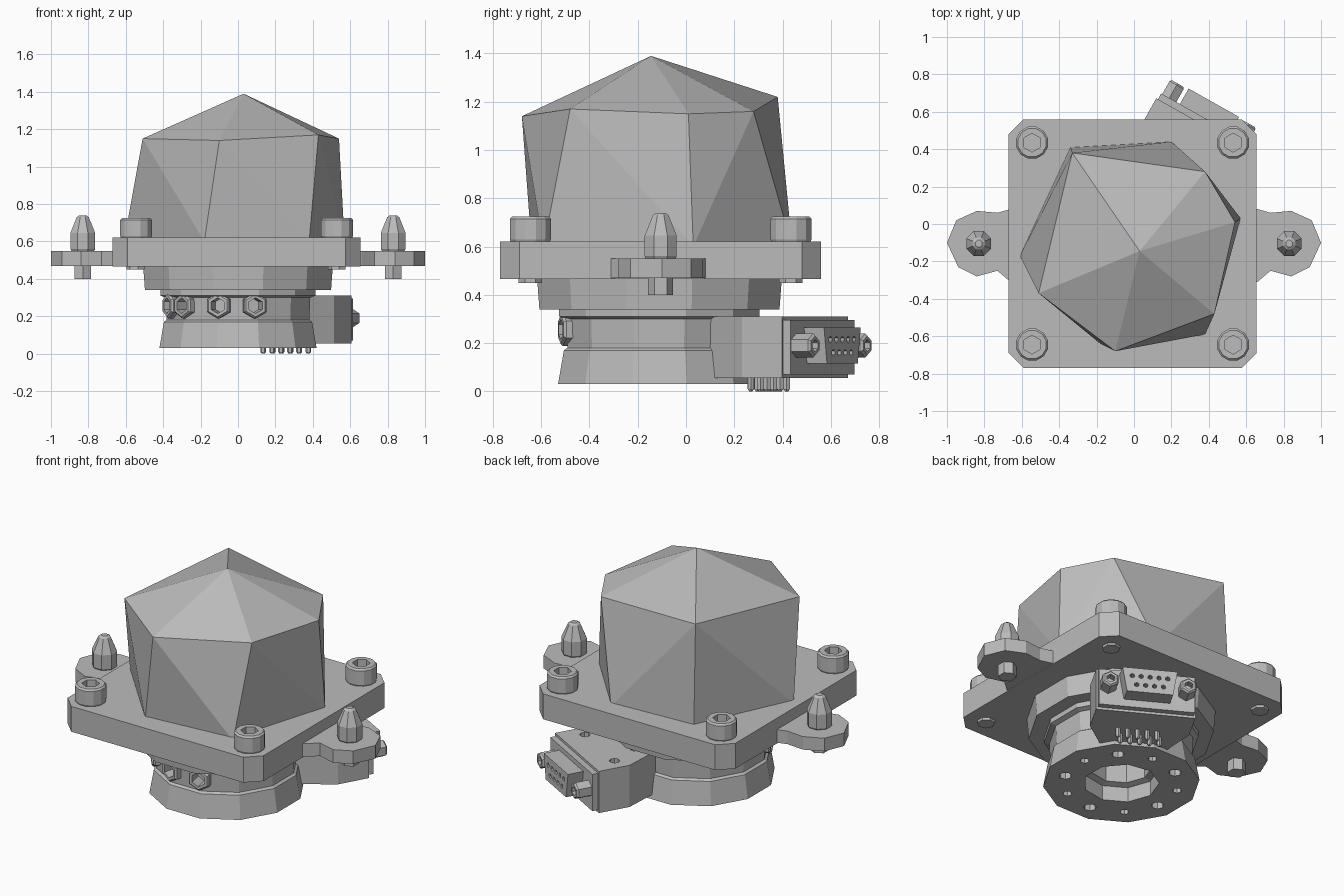
import bpy, bmesh
from math import radians, cos, sin, tau
from mathutils import Matrix, Vector

default = bpy.data.objects.get("Cube")
if default:
    bpy.data.objects.remove(default)

grey = bpy.data.materials.new("plain_grey")
grey.use_nodes = True
grey.diffuse_color = (0.5, 0.5, 0.5, 1)
grey.node_tree.nodes["Principled BSDF"].inputs["Base Color"].default_value = (0.5, 0.5, 0.5, 1)

AXIS = Vector((0, -0.11, 0))
CENTRE = Matrix.Translation(AXIS)
SOCKET = CENTRE @ Matrix.Rotation(radians(-29.4), 4, 'Z')   # connector frame, y points outward
OUTWARD = Matrix.Rotation(radians(-90), 4, 'X')             # turns z into y


def finish(name, bm, matrix=Matrix()):
    bmesh.ops.recalc_face_normals(bm, faces=bm.faces)
    bm.transform(matrix)
    mesh = bpy.data.meshes.new(name)
    bm.to_mesh(mesh)
    bm.free()
    mesh.materials.append(grey)
    obj = bpy.data.objects.new(name, mesh)
    bpy.context.collection.objects.link(obj)
    return obj


def loft(name, rings, matrix=Matrix()):
    """Closed solid through rings with equal point counts."""
    bm = bmesh.new()
    rows = [[bm.verts.new(p) for p in ring] for ring in rings]
    for a, b in zip(rows, rows[1:]):
        for i in range(len(a)):
            j = (i + 1) % len(a)
            bm.faces.new((a[i], a[j], b[j], b[i]))
    bm.faces.new(rows[0])
    bm.faces.new(rows[-1])
    return finish(name, bm, matrix)


def prism(name, outline, z0, z1, matrix=Matrix()):
    return loft(name, [[(x, y, z) for x, y in outline] for z in (z0, z1)], matrix)


def turned(name, profile, sides, matrix=Matrix()):
    """Faceted turned part from (radius, height) pairs."""
    angles = [tau * (i + 0.5) / sides for i in range(sides)]
    return loft(name, [[(r * cos(a), r * sin(a), z) for a in angles] for r, z in profile], matrix)


def cut(target, cutters):
    for c in cutters:
        c.hide_render = True
        mod = target.modifiers.new("cut", 'BOOLEAN')
        mod.operation, mod.solver, mod.object = 'DIFFERENCE', 'EXACT', c
    graph = bpy.context.evaluated_depsgraph_get()
    target.data = bpy.data.meshes.new_from_object(target.evaluated_get(graph))
    target.modifiers.clear()
    for c in cutters:
        bpy.data.objects.remove(c)


def at(x, y, z=0):
    return Matrix.Translation((x, y, z))


# Faceted dome
upper = [(-.33, .38, 1.22), (.38, .28, 1.16), (.54, .01, 1.15),
         (.43, -.48, 1.17), (-.1, -.68, 1.14), (-.51, -.37, 1.15)]
lower = [(-.34, .41), (.2, .44), (.57, .03), (.38, -.59), (-.18, -.64), (-.61, -.17)]
bm = bmesh.new()
for p in upper + [(x, y, 0.6) for x, y in lower] + [(.03, -.145, 1.39)]:
    bm.verts.new(p)
bmesh.ops.convex_hull(bm, input=bm.verts)
finish("dome", bm)

# Square mounting plate with clipped corners
L, R, F, B, C = -.67, .655, -.77, .56, .08
prism("mounting_plate", [(L + C, F), (R - C, F), (R, F + C), (R, B - C),
                         (R - C, B), (L + C, B), (L, B - C), (L, F + C)], .465, .62)

# Corner screws with hex sockets, tips showing below
for x in (-.545, .53):
    for y in (-.645, .435):
        head = turned("corner_screw", [(.075, .6), (.088, .63), (.088, .715), (.078, .725)], 12, at(x, y))
        cut(head, [turned("socket_cutter", [(.05, .65), (.05, .8)], 6, at(x, y))])
        turned("screw_tip", [(.05, .45), (.05, .5)], 7, at(x, y))

# Side ears with pointed locating pins
ear = [(.6, .1), (.66, .08), (.73, .06), (.84, .07), (.95, .02), (1, -.1),
       (.94, -.23), (.84, -.28), (.73, -.25), (.66, -.31), (.6, -.33)]
for side, label in ((1, "left"), (-1, "right")):
    prism(label + "_ear", [(side * x, y) for x, y in ear], .47, .55)
    turned(label + "_locating_pin",
           [(.06, .54), (.072, .56), (.072, .645), (.035, .73), (.02, .74)], 8, at(side * .83, -.105))
    turned(label + "_pin_stub", [(.052, .4), (.052, .48)], 6, at(side * .83, -.105))

# Neck flange under the plate
turned("neck_flange", [(.515, .34), (.525, .47)], 12, CENTRE)

# Round body with central bore and a ring of holes underneath
body = turned("round_body", [(.435, .03), (.41, .17), (.395, .18), (.4, .3), (.43, .31), (.43, .345)], 12, CENTRE)
cutters = [turned("bore_cutter", [(.21, -.1), (.21, .12), (.17, .13), (.17, .29)], 9, CENTRE)]
for i in range(10):
    a = tau * (i + .3) / 10
    radius = .036 if i % 2 else .026
    cutters.append(turned("hole_cutter", [(radius, -.1), (radius, .09)], 7,
                          CENTRE @ at(.32 * cos(a), .32 * sin(a))))
# Radial hex bosses around the front of the body
bosses = [CENTRE @ Matrix.Rotation(radians(180 + turn), 4, 'Z') @ at(0, 0, .257) @ OUTWARD
          for turn in (-65, -46, -15, 13)]
cutters += [turned("boss_cutter", [(.042, .33), (.042, .6)], 6, m) for m in bosses]
cut(body, cutters)
for m in bosses:
    ring = turned("hex_boss", [(.07, .36), (.07, .41), (.06, .42)], 6, m)
    cut(ring, [turned("ring_cutter", [(.042, .3), (.042, .6)], 6, m)])

# Connector housing, widening away from the body
housing = prism("connector_housing", [(-.17, .33), (.17, .33), (.28, .55), (.28, .74),
                                      (-.28, .74), (-.28, .55)], .055, .31, SOCKET)
cut(housing, [turned("top_hole_cutter", [(.03, .24), (.03, .4)], 8, SOCKET @ at(x, y))
              for x, y in ((-.19, .6), (.19, .6), (-.1, .43), (.1, .43))])
prism("connector_flange", [(-.27, .735), (.27, .735), (.27, .775), (-.27, .775)], .07, .295, SOCKET)

# Connector shell with a tapered outline and two rows of contact holes
outline = [(-.155, .265), (.155, .265), (.13, .115), (-.13, .115)]
shell = loft("connector_shell", [[(x, d, z) for x, z in outline] for d in (.76, .87)], SOCKET)
contacts = [(-.1 + .05 * i, .215) for i in range(5)] + [(-.075 + .05 * i, .16) for i in range(4)]
cut(shell, [turned("contact_cutter", [(.014, .82), (.014, .95)], 6, SOCKET @ at(x, 0, z) @ OUTWARD)
            for x, z in contacts])

# Hex nuts beside the shell
for x in (-.22, .22):
    m = SOCKET @ at(x, 0, .19) @ OUTWARD
    nut = turned("connector_nut", [(.05, .76), (.05, .855), (.04, .865)], 6, m)
    cut(nut, [turned("nut_cutter", [(.025, .82), (.025, .95)], 6, m)])

# Solder pins under the housing
for i in range(5):
    for d in (.49, .55):
        turned("solder_pin", [(.008, 0), (.015, .01), (.015, .08)], 6,
               SOCKET @ at(-.11 + .055 * i + (d - .52) * .4, d))
